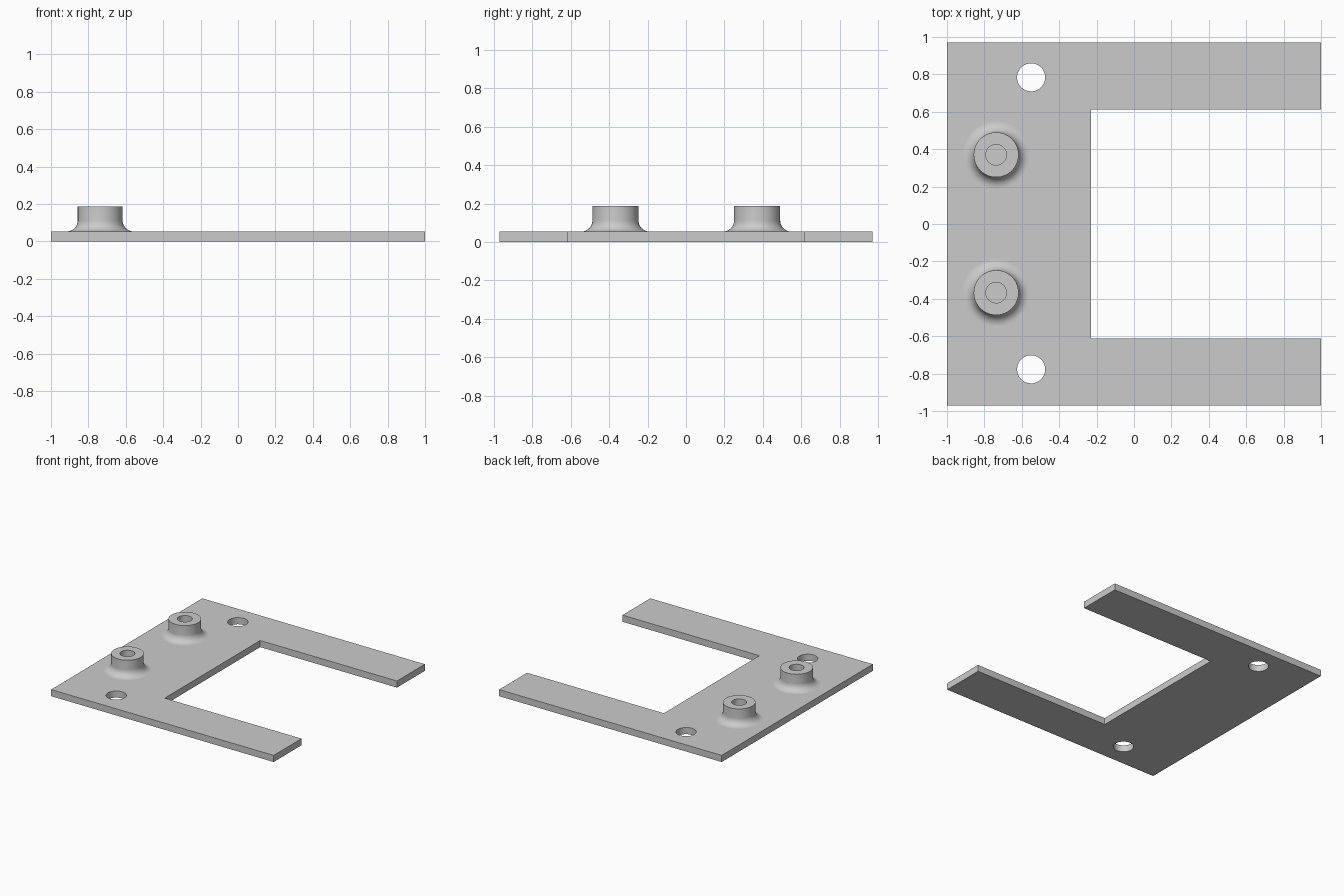
import bpy, bmesh, math

cube = bpy.data.objects.get("Cube")
if cube:
    bpy.data.objects.remove(cube, do_unlink=True)

PLATE_TOP = 0.054
BOSS_TOP = 0.188

grey = bpy.data.materials.new("plain_grey")
grey.use_nodes = True
colour = (0.6, 0.6, 0.6, 1)
grey.diffuse_color = colour
grey.node_tree.nodes["Principled BSDF"].inputs["Base Color"].default_value = colour


def make_object(name, bm):
    bmesh.ops.recalc_face_normals(bm, faces=bm.faces)
    mesh = bpy.data.meshes.new(name)
    bm.to_mesh(mesh)
    bm.free()
    mesh.materials.append(grey)
    obj = bpy.data.objects.new(name, mesh)
    bpy.context.collection.objects.link(obj)
    return obj


def smooth(obj):
    bpy.ops.object.select_all(action="DESELECT")
    obj.select_set(True)
    bpy.context.view_layer.objects.active = obj
    bpy.ops.object.shade_smooth_by_angle(angle=math.radians(35))


# C-shaped base plate, extruded from its outline
half = [(-1, 0.97), (1, 0.97), (1, 0.613), (-0.23, 0.613)]
outline = half + [(x, -y) for x, y in reversed(half)]
bm = bmesh.new()
face = bm.faces.new([bm.verts.new((x, y, 0)) for x, y in outline])
top = bmesh.ops.extrude_face_region(bm, geom=[face])["geom"]
bmesh.ops.translate(bm, vec=(0, 0, PLATE_TOP),
                    verts=[v for v in top if isinstance(v, bmesh.types.BMVert)])
plate = make_object("base_plate", bm)

# Mounting holes through the plate
for side, y in (("front", -0.777), ("back", 0.784)):
    bm = bmesh.new()
    bmesh.ops.create_cone(bm, cap_ends=True, segments=64, radius1=0.075,
                          radius2=0.075, depth=0.4)
    cutter = make_object(side + "_hole_cutter", bm)
    cutter.location = (-0.55, y, 0)
    cutter.hide_render = True
    cutter.hide_set(True)
    cut = plate.modifiers.new(side + "_hole", "BOOLEAN")
    cut.object = cutter
    cut.operation = "DIFFERENCE"
    cut.solver = "EXACT"

# Apply the cuts and drop the cutters
bpy.context.view_layer.update()
cut_mesh = bpy.data.meshes.new_from_object(
    plate.evaluated_get(bpy.context.evaluated_depsgraph_get()))
cutters = [m.object for m in plate.modifiers]
plate.modifiers.clear()
plate.data = cut_mesh
for cutter in cutters:
    bpy.data.objects.remove(cutter, do_unlink=True)
smooth(plate)


# Hollow bosses with a flared foot, spun from a profile
def boss(name, y, radius=0.12, fillet=0.058, bore=0.055):
    steps = 10
    profile = []
    for i in range(steps + 1):
        a = math.pi / 2 * i / steps
        profile.append((radius + fillet * (1 - math.sin(a)),
                        PLATE_TOP + fillet * (1 - math.cos(a))))
    profile += [(radius, BOSS_TOP), (bore, BOSS_TOP),
                (bore, PLATE_TOP + 0.001), (0, PLATE_TOP + 0.001)]
    bm = bmesh.new()
    verts = [bm.verts.new((r, 0, z)) for r, z in profile]
    edges = [bm.edges.new(pair) for pair in zip(verts, verts[1:])]
    bmesh.ops.spin(bm, geom=verts + edges, cent=(0, 0, 0), axis=(0, 0, 1),
                   angle=math.tau, steps=64)
    bmesh.ops.remove_doubles(bm, verts=bm.verts, dist=0.0001)
    bmesh.ops.recalc_face_normals(bm, faces=bm.faces)
    # Make sure the open shell faces outward
    rim = max(bm.faces, key=lambda f: f.calc_center_median().z)
    flip = rim.normal.z < 0
    obj = make_object(name, bm)
    if flip:
        obj.data.flip_normals()
    obj.location = (-0.737, y, 0)
    smooth(obj)


boss("front_boss", -0.367)
boss("back_boss", 0.37)
